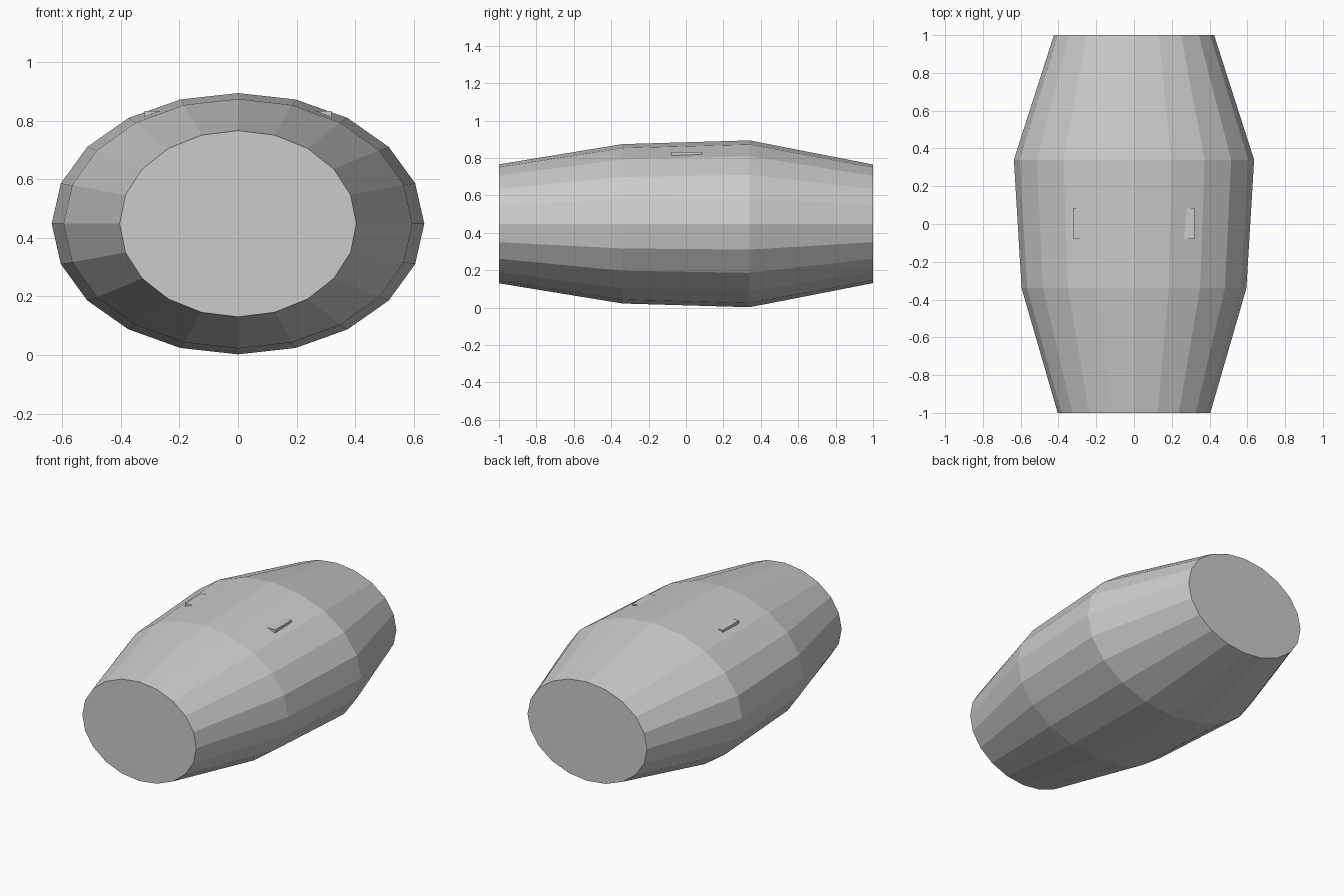
import bpy, bmesh, math

if "Cube" in bpy.data.objects:
    bpy.data.objects.remove(bpy.data.objects["Cube"])

SIDES = 20
CENTRE_Z = 0.448


def make_object(name, bm):
    bmesh.ops.recalc_face_normals(bm, faces=bm.faces)
    mesh = bpy.data.meshes.new(name)
    bm.to_mesh(mesh)
    bm.free()
    obj = bpy.data.objects.new(name, mesh)
    bpy.context.collection.objects.link(obj)
    return obj


# Barrel body: elliptical rings (y, half width, half height) lofted along y
rings = [(-1.0, 0.404, 0.318), (-0.34, 0.595, 0.426),
         (0.34, 0.636, 0.446), (1.0, 0.424, 0.317)]
bm = bmesh.new()
loops = []
for y, rx, rz in rings:
    angles = [2 * math.pi * i / SIDES for i in range(SIDES)]
    loops.append([bm.verts.new((rx * math.cos(a), y, CENTRE_Z + rz * math.sin(a)))
                  for a in angles])
for a, b in zip(loops, loops[1:]):
    for i in range(SIDES):
        j = (i + 1) % SIDES
        bm.faces.new((a[i], a[j], b[j], b[i]))
bm.faces.new(loops[0])
bm.faces.new(loops[-1])
make_object("barrel_body", bm)

# Pair of small blocks whose outer corners poke through the upper sides
for side, label in ((-1, "left"), (1, "right")):
    bm = bmesh.new()
    bmesh.ops.create_cube(bm, size=1)
    bmesh.ops.scale(bm, vec=(0.08, 0.165, 0.06), verts=bm.verts)
    bmesh.ops.translate(bm, vec=(side * 0.28, 0.003, 0.803), verts=bm.verts)
    make_object(label + "_block", bm)
